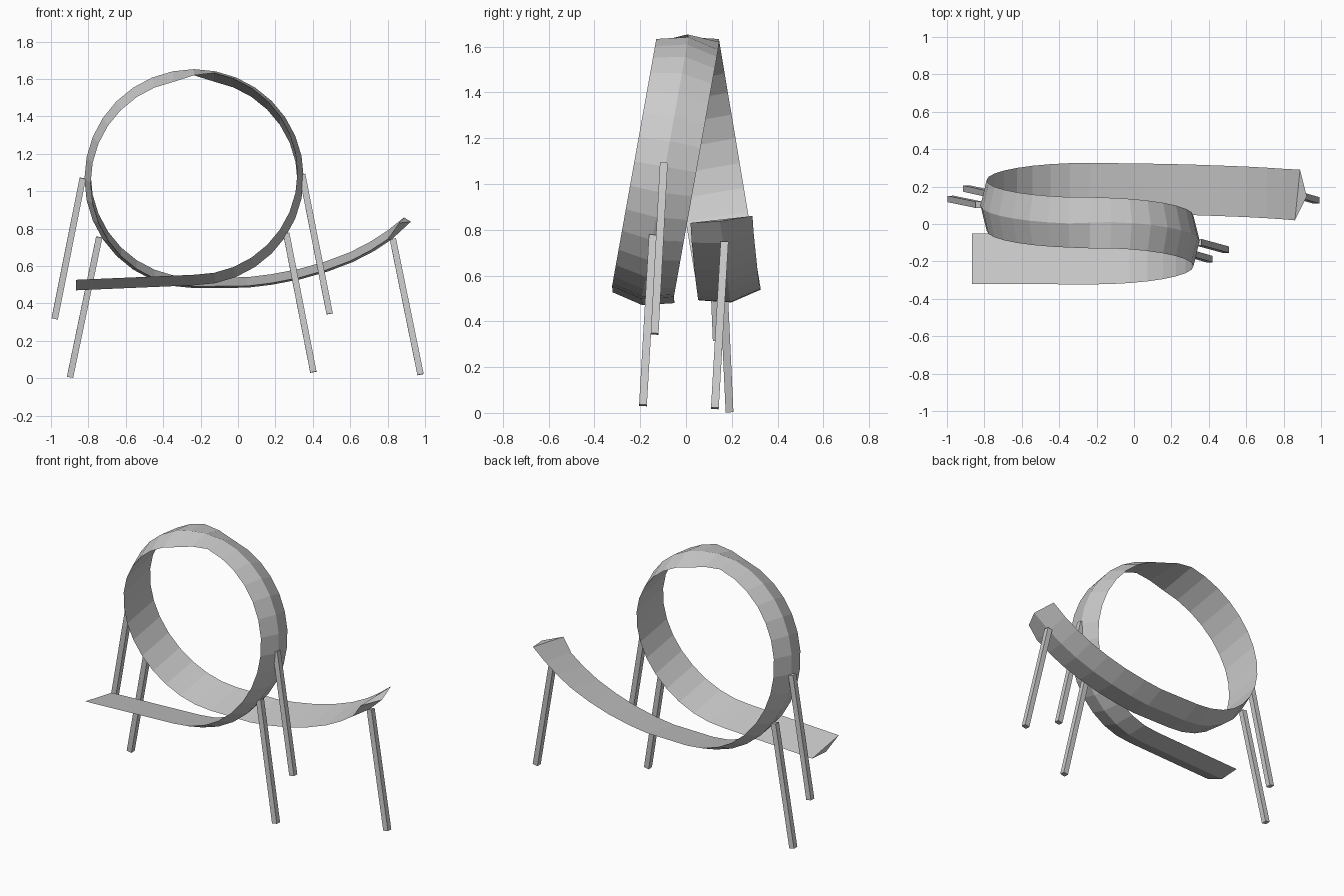
import bpy, bmesh, math
from mathutils import Vector, Matrix

if "Cube" in bpy.data.objects:
    bpy.data.objects.remove(bpy.data.objects["Cube"])


def make_object(name, bm):
    bmesh.ops.recalc_face_normals(bm, faces=bm.faces)
    mesh = bpy.data.meshes.new(name)
    bm.to_mesh(mesh)
    bm.free()
    obj = bpy.data.objects.new(name, mesh)
    bpy.context.collection.objects.link(obj)
    return obj


# Track centre line: straight run-in, two leaning half circles, curved run-out
CX, R, SEG = -0.235, 0.553, 16
LEAN = 0.175
path = []                                   # (centre, sideways lean)
path.append((Vector((-0.865, -0.185, 0.503)), -LEAN))
for i in range(SEG + 1):                    # front half, rising on the right
    a = math.pi * i / SEG
    h = (1 - math.cos(a)) / 2
    lean = -LEAN if i < SEG else 0
    path.append((Vector((CX + R * math.sin(a), -0.188 + 0.195 * h, 0.53 + 1.09 * h)), lean))
for i in range(1, SEG + 1):                 # back half, falling on the left
    a = math.pi * i / SEG
    h = (1 + math.cos(a)) / 2
    path.append((Vector((CX - R * math.sin(a), 0.192 - 0.185 * h, 0.515 + 1.105 * h)), LEAN))
for x, y, z in ((0.05, 0.188, 0.517), (0.18, 0.186, 0.533), (0.33, 0.182, 0.562),
                (0.47, 0.177, 0.602), (0.60, 0.172, 0.651), (0.71, 0.166, 0.708),
                (0.80, 0.16, 0.767), (0.874, 0.155, 0.845)):
    path.append((Vector((x, y, z)), LEAN))

# Triangular track section swept along the path
HALF_W, DEPTH = 0.137, 0.033
bm = bmesh.new()
rings = []
for i, (p, lean) in enumerate(path):
    before, after = path[max(i - 1, 0)][0], path[min(i + 1, len(path) - 1)][0]
    tangent = (after - before).normalized()
    if i == 0:
        tangent = Vector((1, 0, 0))
    side = Vector((0, 1, lean)).normalized()
    out = tangent.cross(side).normalized() * -1
    apex = p + out * DEPTH
    if i == len(path) - 1:                  # slanted end of the run-out
        side = Vector((0.1, 0.98, 0.11)).normalized()
        apex = p + Vector((0.05, -0.008, -0.008))
    rings.append([bm.verts.new(v) for v in (p - side * HALF_W, p + side * HALF_W, apex)])
for a, b in zip(rings, rings[1:]):
    for k in range(3):
        j = (k + 1) % 3
        bm.faces.new((a[k], a[j], b[j], b[k]))
bm.faces.new(rings[0])
bm.faces.new(rings[-1])
make_object("loop_track", bm)


# Square support legs, slanted outwards
def leg(name, top, bottom, size=0.034):
    top, bottom = Vector(top), Vector(bottom)
    axis = (top - bottom).normalized()
    v = axis.cross(Vector((1, 0, 0))).normalized()
    u = v.cross(axis)
    rot = Matrix((u, v, axis)).transposed().to_4x4()
    scale = Matrix.Diagonal((size, size, (top - bottom).length, 1))
    bm = bmesh.new()
    bmesh.ops.create_cube(bm, size=1, matrix=Matrix.Translation((top + bottom) / 2) @ rot @ scale)
    make_object(name, bm)


leg("right_upper_leg", (0.343, -0.097, 1.09), (0.49, -0.137, 0.345))
leg("right_lower_leg", (0.258, -0.145, 0.775), (0.403, -0.188, 0.033))
leg("end_leg", (0.828, 0.168, 0.745), (0.976, 0.126, 0.02))
leg("left_upper_leg", (-0.83, 0.103, 1.07), (-0.98, 0.134, 0.318))
leg("left_lower_leg", (-0.742, 0.155, 0.755), (-0.898, 0.19, 0.006))
